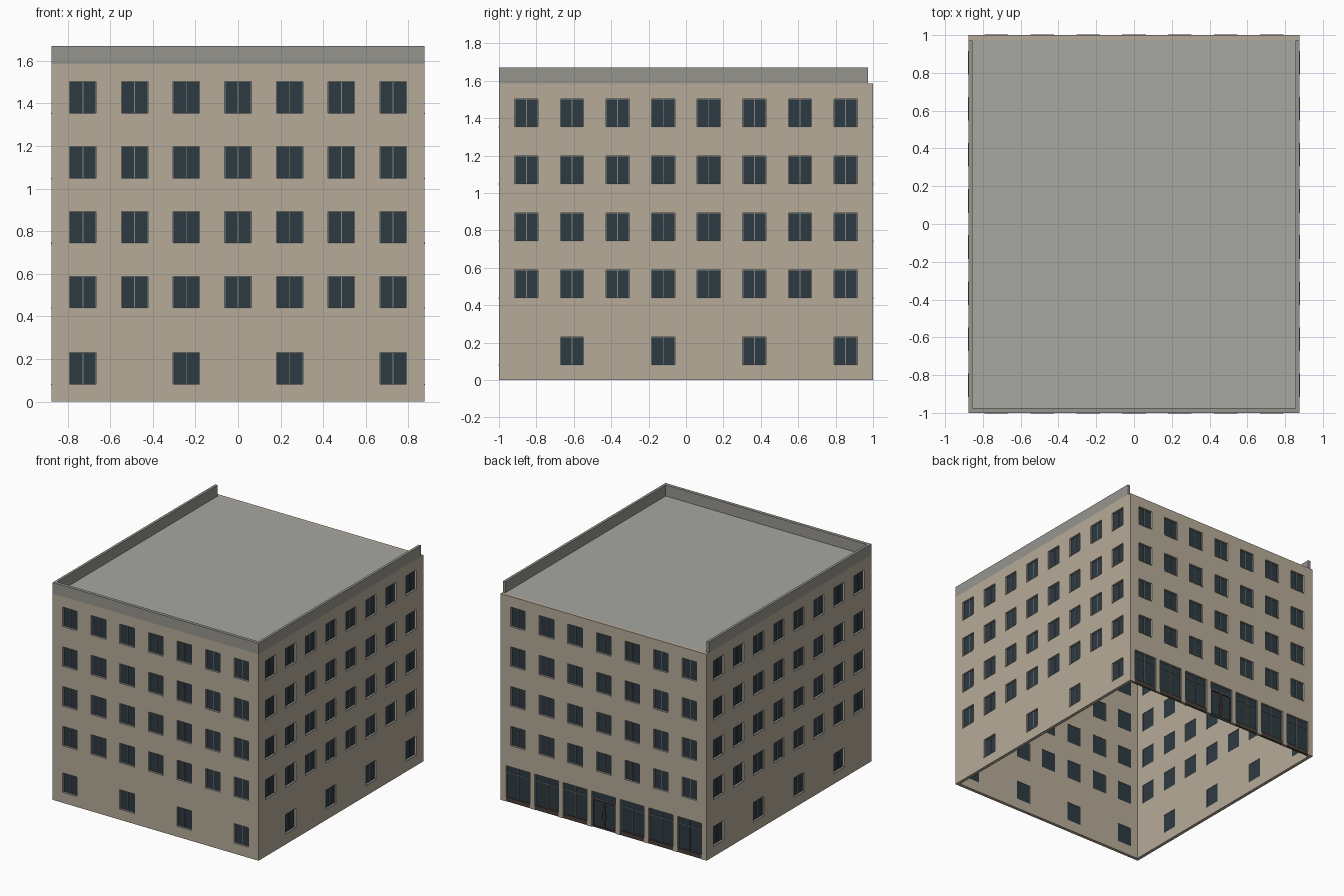
import bpy, bmesh, math
from mathutils import Matrix, Vector

if "Cube" in bpy.data.objects:
    bpy.data.objects.remove(bpy.data.objects["Cube"])

HX, HY, ROOF, TOP, T = 0.875, 1.0, 1.585, 1.67, 0.025
WIN_W, WIN_H, PITCH_H = 0.125, 0.15, 0.305
FLOORS = [0.08] + [0.438 + PITCH_H * i for i in range(4)]
SHOP_W, SHOP_H, BASE_H, TRANSOM = 0.205, 0.275, 0.032, 0.22


def material(name, rgb):
    m = bpy.data.materials.new(name)
    m.diffuse_color = (*rgb, 1)
    m.use_nodes = True
    m.node_tree.nodes["Principled BSDF"].inputs["Base Color"].default_value = m.diffuse_color
    return m


WALL = material("tan_wall", (0.47, 0.41, 0.32))
TRIM = material("grey_trim", (0.31, 0.30, 0.27))
DECK = material("roof_grey", (0.38, 0.38, 0.355))
GLASS = material("dark_glass", (0.027, 0.043, 0.055))
FRAME = material("frame_grey", (0.24, 0.25, 0.24))
BROWN = material("dark_brown", (0.07, 0.05, 0.04))


def finish(bm, name, mat):
    me = bpy.data.meshes.new(name)
    bm.to_mesh(me)
    bm.free()
    ob = bpy.data.objects.new(name, me)
    me.materials.append(mat)
    bpy.context.collection.objects.link(ob)
    return ob


def place(side, u, d, z):
    # side 0 front, 1 right, 2 back, 3 left; u along the wall, d outward
    half = HX if side % 2 else HY
    return Matrix.Rotation(side * math.pi / 2, 3, 'Z') @ Vector((u, -half - d, z))


def box(bm, side, u, d, z):
    c = [(a[0] + a[1]) / 2 for a in (u, d, z)]
    s = [a[1] - a[0] for a in (u, d, z)]
    for v in bmesh.ops.create_cube(bm, size=1)["verts"]:
        v.co = place(side, c[0] + v.co.x * s[0], c[1] - v.co.y * s[1], c[2] + v.co.z * s[2])


def bays(side):
    n, half = (8, HY) if side % 2 else (7, HX)
    p = 2 * (half - T) / n
    return [-half + T + p * (i + 0.5) for i in range(n)]


def openings(side):
    # (u0, u1, z0, z1) of every window; the back ground floor is the shopfront
    first = 1 if side == 1 else 0
    out = []
    for f, z in enumerate(FLOORS):
        for i, u in enumerate(bays(side)):
            if f or (side != 2 and i % 2 == first):
                out.append((u - WIN_W / 2, u + WIN_W / 2, z, z + WIN_H))
    return out


SHOPS = [(u - SHOP_W / 2, u + SHOP_W / 2, 0.0, SHOP_H) for u in bays(2)]

# Walls: one shell with openings left out, then thickened inward
bm = bmesh.new()
zs = sorted({0.0, ROOF, SHOP_H} | {z for f in FLOORS for z in (f, f + WIN_H)})
for side in range(4):
    holes = openings(side) + (SHOPS if side == 2 else [])
    half = HY if side % 2 else HX
    us = sorted({-half, half} | {round(e, 5) for h in holes for e in h[:2]})
    for u0, u1 in zip(us, us[1:]):
        for z0, z1 in zip(zs, zs[1:]):
            cu, cz = (u0 + u1) / 2, (z0 + z1) / 2
            if any(h[0] < cu < h[1] and h[2] < cz < h[3] for h in holes):
                continue
            bm.faces.new([bm.verts.new(place(side, u, 0, z)) for u, z in
                          ((u0, z0), (u1, z0), (u1, z1), (u0, z1))])
bmesh.ops.remove_doubles(bm, verts=bm.verts, dist=1e-4)
walls = finish(bm, "walls", WALL)
mod = walls.modifiers.new("thickness", 'SOLIDIFY')
mod.thickness, mod.offset, mod.use_even_offset = T, -1, True

# Roof deck inside the walls
bm = bmesh.new()
box(bm, 0, (-HX + T, HX - T), (-2 * HY + T, -T), (ROOF - 0.02, ROOF))
finish(bm, "roof_deck", DECK)

# Parapet: U-shaped, open at the back
bm = bmesh.new()
a, b, e = HX - 0.02, -HY + T, HY - 0.028
outline = [(-HX, e), (-HX, -HY), (HX, -HY), (HX, e), (a, e), (a, b), (-a, b), (-a, e)]
face = bm.faces.new([bm.verts.new((x, y, ROOF)) for x, y in outline])
ext = bmesh.ops.extrude_face_region(bm, geom=[face])["geom"]
bmesh.ops.translate(bm, vec=(0, 0, TOP - ROOF),
                    verts=[g for g in ext if isinstance(g, bmesh.types.BMVert)])
bmesh.ops.recalc_face_normals(bm, faces=bm.faces)
finish(bm, "parapet", TRIM)

# Windows: glass, centre mullion, thin border, sill
glass, frames, sills = bmesh.new(), bmesh.new(), bmesh.new()


def border(bm, side, u0, u1, z0, z1, w, d):
    box(bm, side, (u0, u0 + w), d, (z0, z1))
    box(bm, side, (u1 - w, u1), d, (z0, z1))
    box(bm, side, (u0 + w, u1 - w), d, (z0, z0 + w))
    box(bm, side, (u0 + w, u1 - w), d, (z1 - w, z1))


for side in range(4):
    for u0, u1, z0, z1 in openings(side):
        c = (u0 + u1) / 2
        box(glass, side, (u0, u1), (-0.022, -0.014), (z0, z1))
        box(frames, side, (c - 0.002, c + 0.002), (-0.014, -0.010), (z0, z1))
        border(frames, side, u0, u1, z0, z1, 0.003, (-0.014, -0.010))
        box(sills, side, (u0, u1), (-0.014, 0.003), (z0 - 0.002, z0 + 0.003))
finish(glass, "window_glass", GLASS)
finish(frames, "window_frames", FRAME)
finish(sills, "window_sills", TRIM)

# Shopfront on the back, with a double door in the middle bay
glass, frames, base, doors = (bmesh.new() for _ in range(4))
for i, (u0, u1, z0, z1) in enumerate(SHOPS):
    c, d = (u0 + u1) / 2, (-0.014, -0.008)
    box(glass, 2, (u0, u1), (-0.022, -0.014), (0.0, z1))
    border(frames, 2, u0, u1, 0.0, z1, 0.004, d)
    box(frames, 2, (u0, u1), d, (TRANSOM - 0.002, TRANSOM + 0.002))
    if i == 3:
        for l0, l1, h in ((u0 + 0.004, c, c - 0.012), (c, u1 - 0.004, c + 0.012)):
            border(doors, 2, l0, l1, 0.004, TRANSOM - 0.002, 0.008, (-0.014, -0.006))
            box(doors, 2, (h - 0.002, h + 0.002), (-0.014, -0.001), (0.085, 0.125))
    else:
        box(frames, 2, (c - 0.002, c + 0.002), d, (BASE_H, z1))
        box(base, 2, (u0, u1), (-0.014, -0.004), (0.0, BASE_H))
finish(glass, "shop_glass", GLASS)
finish(frames, "shop_frames", FRAME)
finish(base, "shop_base_panels", BROWN)
finish(doors, "entrance_doors", BROWN)
